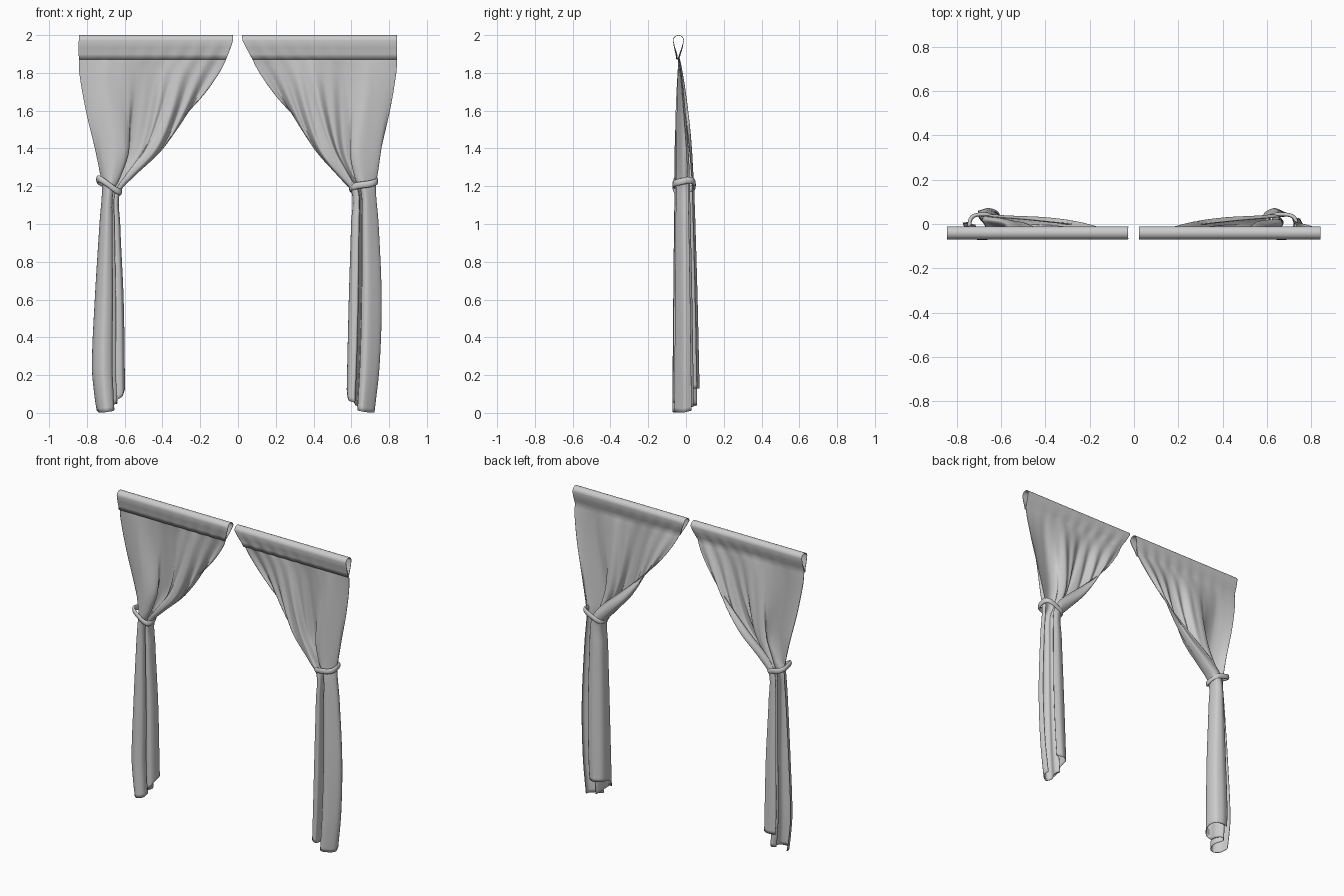
import bpy, bmesh
from math import sin, cos, pi
from mathutils import Vector

if "Cube" in bpy.data.objects:
    bpy.data.objects.remove(bpy.data.objects["Cube"])


def smooth_path(knots, x):
    """Hermite interpolation through (x, value) knots with rising x."""
    if x <= knots[0][0]:
        return knots[0][1]
    if x >= knots[-1][0]:
        return knots[-1][1]
    i = max(k for k in range(len(knots) - 1) if knots[k][0] <= x)

    def slope(k):
        a, b = knots[max(k - 1, 0)], knots[min(k + 1, len(knots) - 1)]
        return (b[1] - a[1]) / (b[0] - a[0])
    h = knots[i + 1][0] - knots[i][0]
    t = (x - knots[i][0]) / h
    return ((2*t**3 - 3*t*t + 1) * knots[i][1] + (t**3 - 2*t*t + t) * h * slope(i)
            + (3*t*t - 2*t**3) * knots[i+1][1] + (t**3 - t*t) * h * slope(i + 1))


def section_curves(pts):
    """Turn a plan-view fold line into x(u), y(u) knots spaced by length."""
    d = [0]
    for a, b in zip(pts, pts[1:]):
        d.append(d[-1] + (Vector(a) - Vector(b)).length)
    return ([(s / d[-1], p[0]) for s, p in zip(d, pts)],
            [(s / d[-1], p[1]) for s, p in zip(d, pts)])


def add_mesh(name, bm):
    me = bpy.data.meshes.new(name)
    bm.to_mesh(me)
    bm.free()
    ob = bpy.data.objects.new(name, me)
    bpy.context.collection.objects.link(ob)
    return ob


DEPTH = [(0, .072), (.6, .063), (1.05, .054), (1.2, .050), (1.4, .056), (1.9, .056)]
MIDDLE = [(0, .001), (.6, -.003), (1.2, -.008), (1.9, -.008)]


def make_curtain(name, side, outer, inner, folds, hem):
    fx, fy = section_curves(folds)
    nu, nv = 150, 80
    # rod pocket profile (y, z): front flap, over the rod, down the back
    pocket = [(-.047, 1.872), (-.051, 1.90), (-.061, 1.935)]
    pocket += [(-.04 - .028 * cos(a * pi / 10), 1.971 + .028 * sin(a * pi / 10))
               for a in range(11)]
    pocket += [(-.020, 1.935), (-.030, 1.905)]
    bm = bmesh.new()
    rows = []
    for py, pz in pocket:
        row = []
        for i in range(nu + 1):
            u = i / nu
            gather = .003 * sin(u * 55) * u * max(0, min(1, (1.96 - pz) / .06))
            x = smooth_path(outer, pz) * (1 - u) + smooth_path(inner, pz) * u
            row.append(bm.verts.new((side * x, py + gather, pz)))
        rows.append(row)
    # hanging cloth: flat at the top, fanning into a folded bundle at the tie
    for j in range(nv + 1):
        row = []
        for i in range(nu + 1):
            u = i / nu
            z = 1.88 - (j / nv) * (1.88 - smooth_path(hem, u))
            t = min(1, max(0, (1.88 - z) / .66))
            wx, wy = t ** 2.2, t ** .8
            fan = u * (1 - wx) + smooth_path(fx, u) * wx
            x = smooth_path(outer, z) * (1 - fan) + smooth_path(inner, z) * fan
            fold_y = smooth_path(MIDDLE, z) + smooth_path(DEPTH, z) * smooth_path(fy, u)
            y = -.038 * (1 - wy) + wy * fold_y
            pleat = min(1, max(0, (u - .3) * 3))
            y += .003 * sin(u * 55) * u * max(0, 1 - t * 3)
            y += .010 * sin(u * 50) * pleat * 4 * t * (1 - t)
            row.append(bm.verts.new((side * x, y, z)))
        rows.append(row)
    for a, b in zip(rows, rows[1:]):
        for i in range(nu):
            q = (a[i], a[i+1], b[i+1], b[i])
            bm.faces.new(q if side > 0 else q[::-1]).smooth = True
    ob = add_mesh(name, bm)
    cloth = ob.modifiers.new("cloth_thickness", 'SOLIDIFY')
    cloth.thickness, cloth.offset = .003, 0


def make_tie(name, centre, rx, ry, rise, wave):
    """Flattened rope ring round the bundle, tilted along x."""
    n, m = 48, 12
    bm = bmesh.new()
    rings = []
    for i in range(n):
        a = 2 * pi * i / n
        r = 1 / (abs(cos(a)) ** 3 + abs(sin(a)) ** 3) ** (1 / 3)
        c = Vector((centre[0] + rx * r * cos(a), centre[1] + ry * r * sin(a),
                    centre[2] + rise * r * cos(a) + wave * sin(2 * a)))
        out = Vector((cos(a), sin(a), 0))
        rings.append([bm.verts.new(c + out * .009 * cos(2*pi*k/m)
                                   + Vector((0, 0, .018 * sin(2*pi*k/m)))) for k in range(m)])
    for i in range(n):
        p, q = rings[i], rings[(i + 1) % n]
        for k in range(m):
            bm.faces.new((p[k], q[k], q[(k+1) % m], p[(k+1) % m])).smooth = True
    add_mesh(name, bm)


# outer and inner edges as (z, distance from the centre line)
left_outer = [(0, .745), (.1, .76), (.25, .772), (.6, .757), (1.0, .732), (1.2, .718),
              (1.27, .73), (1.4, .757), (1.6, .805), (1.8, .84), (1.88, .843), (2, .843)]
left_inner = [(0, .60), (.13, .60), (.6, .607), (1.0, .625), (1.17, .625), (1.25, .55),
              (1.4, .365), (1.6, .205), (1.8, .095), (1.88, .06), (1.97, .027), (2, .027)]
right_outer = [(0, .72), (.25, .747), (.6, .758), (1.0, .742), (1.2, .727), (1.27, .74),
               (1.4, .767), (1.6, .808), (1.8, .838), (1.88, .842), (2, .842)]
right_inner = [(0, .575), (.12, .577), (.6, .588), (1.0, .60), (1.17, .602), (1.25, .53),
               (1.4, .37), (1.6, .22), (1.8, .11), (1.88, .072), (1.97, .025), (2, .022)]

# plan-view fold lines: x 0 outer to 1 inner, y -1 front to 1 back
left_folds = [(0, .1), (.12, -.6), (.35, -1), (.58, -.75), (.6, -.1), (.42, .5), (.55, .8),
              (.72, .3), (.75, -.6), (.92, -.55), (1, .1), (.9, .8), (.65, 1), (.4, .85)]
right_folds = [(.05, .4), (0, -.1), (.2, -.55), (.45, -.85), (.6, -.5), (.5, .2), (.62, .55),
               (.7, 0), (.75, -.95), (.93, -.8), (1, 0), (.92, .7), (.65, 1), (.42, .8)]
hem = [(0, .012), (.12, .001), (.3, .02), (.5, .045), (.66, .06), (.76, .12), (1, .13)]

make_curtain("left_curtain", -1, left_outer, left_inner, left_folds, hem)
make_curtain("right_curtain", 1, right_outer, right_inner, right_folds, hem)
make_tie("left_tieback", (-.682, -.010, 1.205), .060, .053, -.030, .008)
make_tie("right_tieback", (.665, -.010, 1.208), .068, .053, .020, .006)
